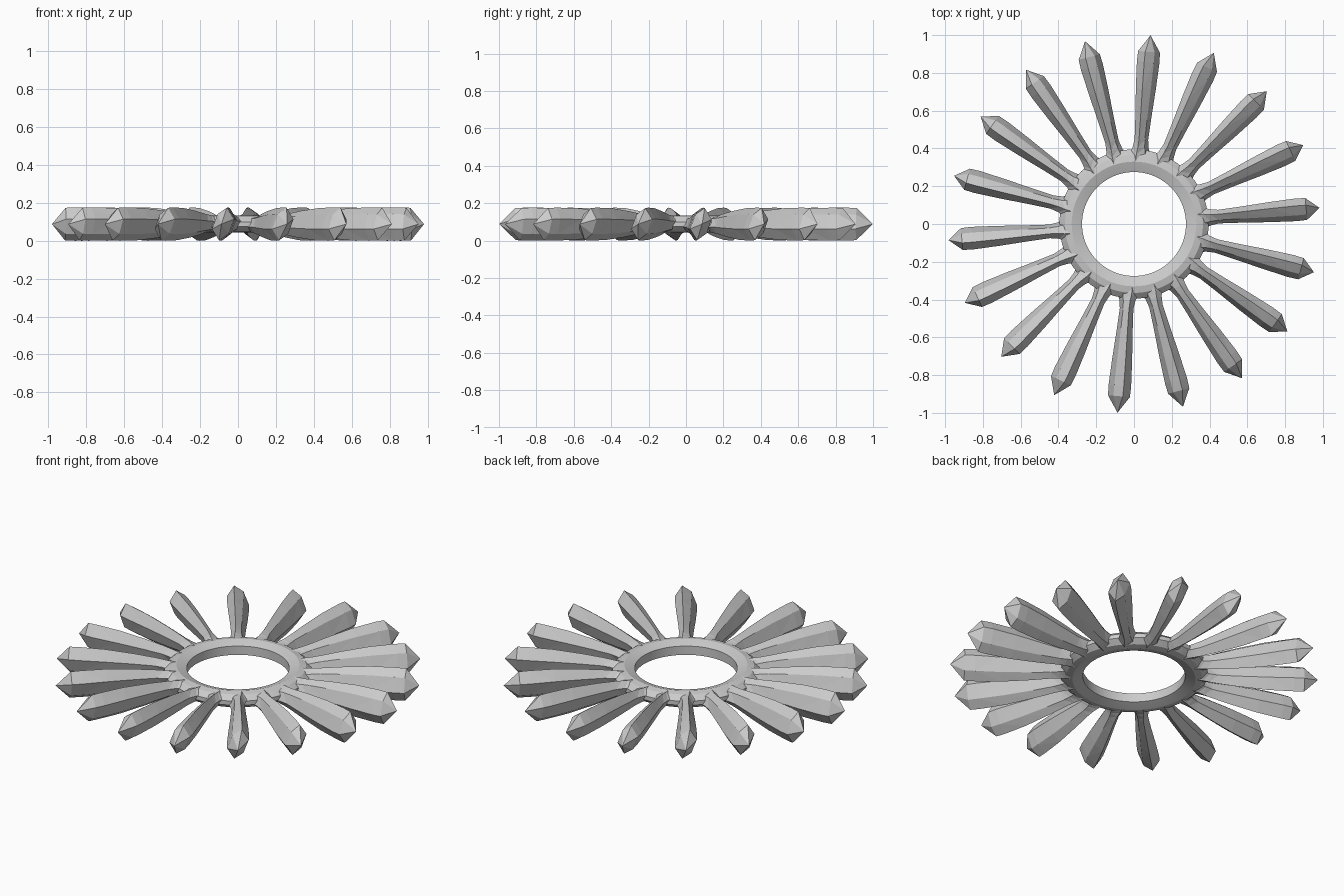
import bpy, bmesh, math

if "Cube" in bpy.data.objects:
    bpy.data.objects.remove(bpy.data.objects["Cube"])

PETALS = 18
MID = 0.09  # mid height of the whole piece

def make_object(name, bm):
    bmesh.ops.recalc_face_normals(bm, faces=bm.faces[:])
    me = bpy.data.meshes.new(name)
    bm.to_mesh(me)
    bm.free()
    ob = bpy.data.objects.new(name, me)
    bpy.context.collection.objects.link(ob)
    return ob

# Central ring: lathed profile (radius, height offset from the middle)
profile = [(0.275, -0.026), (0.275, 0.026), (0.29, 0.032), (0.33, 0.045),
           (0.365, 0.038), (0.395, 0.012), (0.395, -0.012), (0.365, -0.038),
           (0.33, -0.045), (0.29, -0.032)]
bm = bmesh.new()
SEG = 72
rows = []
for i in range(SEG):
    a = 2 * math.pi * i / SEG
    rows.append([bm.verts.new((r * math.cos(a), r * math.sin(a), MID + z))
                 for r, z in profile])
for i in range(SEG):
    p, q = rows[i], rows[(i + 1) % SEG]
    for j in range(len(profile)):
        k = (j + 1) % len(profile)
        bm.faces.new((p[j], q[j], q[k], p[k]))
ring = make_object("centre_ring", bm)
bpy.context.view_layer.objects.active = ring
ring.select_set(True)
bpy.ops.object.shade_smooth_by_angle(angle=math.radians(25))
ring.select_set(False)

# Petals: leaning six-sided section (tangent, height), lofted outward to a point
section = [(0.35, 1.0), (-0.5, 0.6), (-1.0, -0.3),
           (-0.35, -1.0), (0.5, -0.6), (1.0, 0.3)]
# (radius, half width, half height)
stations = [(0.33, 0.058, 0.043), (0.37, 0.056, 0.046), (0.405, 0.043, 0.050),
            (0.45, 0.036, 0.056), (0.56, 0.042, 0.070), (0.72, 0.053, 0.085),
            (0.86, 0.060, 0.088), (0.915, 0.058, 0.086)]

for n in range(PETALS):
    a = math.radians(5 + 20 * n)
    c, s = math.cos(a), math.sin(a)
    tip = 0.985 + 0.018 * s * s

    def place(r, t, z):
        return (r * c - t * s, r * s + t * c, MID + z)

    bm = bmesh.new()
    loops = [[bm.verts.new(place(r, w * t, h * z)) for t, z in section]
             for r, w, h in stations]
    for p, q in zip(loops, loops[1:]):
        for j in range(6):
            k = (j + 1) % 6
            bm.faces.new((p[j], p[k], q[k], q[j]))
    bm.faces.new(loops[0])
    apex = bm.verts.new(place(tip, 0.0, 0.0))
    for j in range(6):
        bm.faces.new((loops[-1][j], loops[-1][(j + 1) % 6], apex))
    bmesh.ops.triangulate(bm, faces=bm.faces[:])
    # rest the lowest edge on the ground
    bmesh.ops.translate(bm, verts=bm.verts[:], vec=(0, 0, -0.002))
    make_object(f"petal_{n + 1:02d}", bm)
ring.location.z = -0.002
